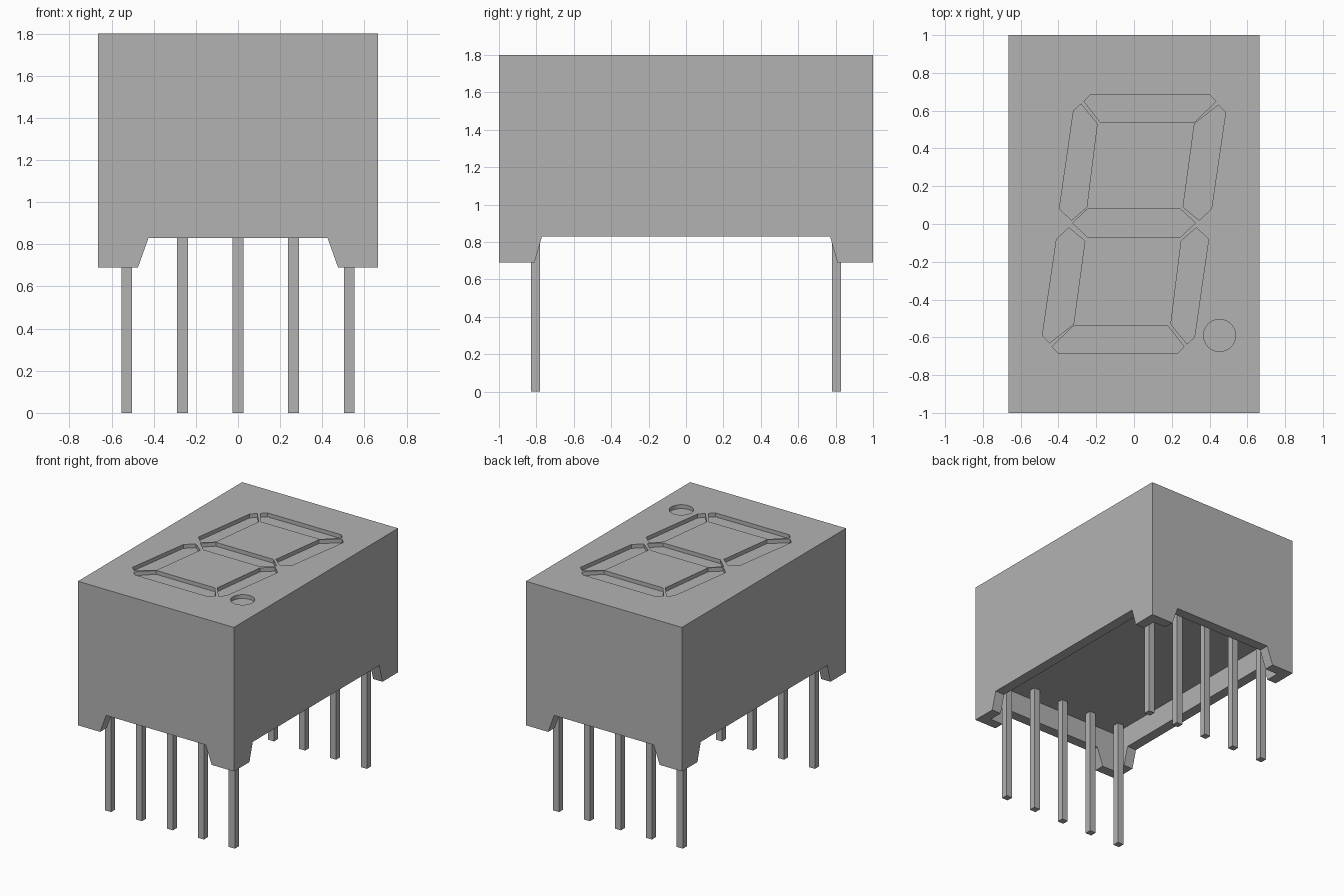
import bpy
import bmesh
from math import cos, sin, tau
from mathutils import Matrix

cube = bpy.data.objects.get("Cube")
if cube:
    bpy.data.objects.remove(cube, do_unlink=True)

grey = bpy.data.materials.new("plain grey")
grey.use_nodes = True
grey.diffuse_color = (0.45, 0.45, 0.45, 1)
grey.node_tree.nodes["Principled BSDF"].inputs["Base Color"].default_value = grey.diffuse_color

HALF_X, HALF_Y = 0.665, 1.0
TOP, RIM, FOOT, CEILING = 1.8, 0.83, 0.69, 1.0
WALL, RECESS = 0.08, 0.03
UPRIGHT = Matrix.Rotation(tau / 4, 4, "X")
SIDEWAYS = Matrix.Rotation(tau / 4, 4, "Z") @ UPRIGHT


def add_prism(bm, outline, low, high, turn=None):
    """Extrude a flat outline between two heights, then turn it."""
    base = bm.faces.new([bm.verts.new((x, y, low)) for x, y in outline])
    ext = bmesh.ops.extrude_face_region(bm, geom=[base])
    moved = [v for v in ext["geom"] if isinstance(v, bmesh.types.BMVert)]
    bmesh.ops.translate(bm, verts=moved, vec=(0, 0, high - low))
    if turn:
        bmesh.ops.transform(bm, matrix=turn, verts=moved + list(base.verts))


def rect(hx, hy, cx=0, cy=0):
    return [(cx - hx, cy - hy), (cx + hx, cy - hy), (cx + hx, cy + hy), (cx - hx, cy + hy)]


def make(name, prisms):
    bm = bmesh.new()
    for prism in prisms:
        add_prism(bm, *prism)
    bmesh.ops.recalc_face_normals(bm, faces=bm.faces)
    mesh = bpy.data.meshes.new(name)
    bm.to_mesh(mesh)
    bm.free()
    mesh.materials.append(grey)
    obj = bpy.data.objects.new(name, mesh)
    bpy.context.collection.objects.link(obj)
    return obj


def carve(target, prisms):
    """Subtract prisms from the target and discard the cutter."""
    cutter = make("cutter", prisms)
    cutter.hide_render = True
    mod = target.modifiers.new("carve", "BOOLEAN")
    mod.operation, mod.solver, mod.object = "DIFFERENCE", "EXACT", cutter
    bpy.context.view_layer.objects.active = target
    bpy.ops.object.modifier_apply(modifier=mod.name)
    bpy.data.objects.remove(cutter, do_unlink=True)


def notch(inner, outer):
    """Tapered gap between two corner feet."""
    spread = outer + (outer - inner) * 0.5
    low = FOOT - (RIM - FOOT) * 0.5
    return [(-spread, low), (spread, low), (inner, RIM), (-inner, RIM)]


# Housing: hollow underside, then gaps that leave four corner feet
housing = make("housing", [(rect(HALF_X, HALF_Y), FOOT, TOP)])
carve(housing, [(rect(HALF_X - WALL, HALF_Y - WALL), FOOT - 0.2, CEILING)])
carve(housing, [(notch(0.425, 0.475), -1.2, 1.2, UPRIGHT)])
carve(housing, [(notch(0.77, 0.81), -1.2, 1.2, SIDEWAYS)])

# Digit segments: the lower half is the upper half turned around the centre
top_bar = [(-.265, .65), (-.23, .685), (.40, .685), (.435, .65), (.32, .54), (-.18, .54)]
upper_left = [(-.28, .635), (-.195, .53), (-.25, .09), (-.33, .02), (-.395, .08), (-.32, .6)]
upper_right = [(.447, .63), (.485, .59), (.41, .08), (.345, .02), (.26, .09), (.32, .53)]
middle_bar = [(-.325, .005), (-.245, .08), (.245, .08), (.325, .005), (.245, -.07), (-.245, -.07)]
segments = [middle_bar]
for shape in (top_bar, upper_left, upper_right):
    segments += [shape, [(-x, -y) for x, y in shape]]

# Round decimal point
dot = [(0.453 + 0.085 * cos(tau * i / 32), -0.59 + 0.085 * sin(tau * i / 32)) for i in range(32)]
carve(housing, [(s, TOP - RECESS, TOP + 0.1) for s in segments + [dot]])

# Two rows of five pins
for row, y in (("front", -0.805), ("back", 0.805)):
    for i in range(5):
        x = (i - 2) * 0.264
        make(f"{row}_pin_{i + 1}", [(rect(0.026, 0.025, x, y), 0, CEILING + 0.01)])
